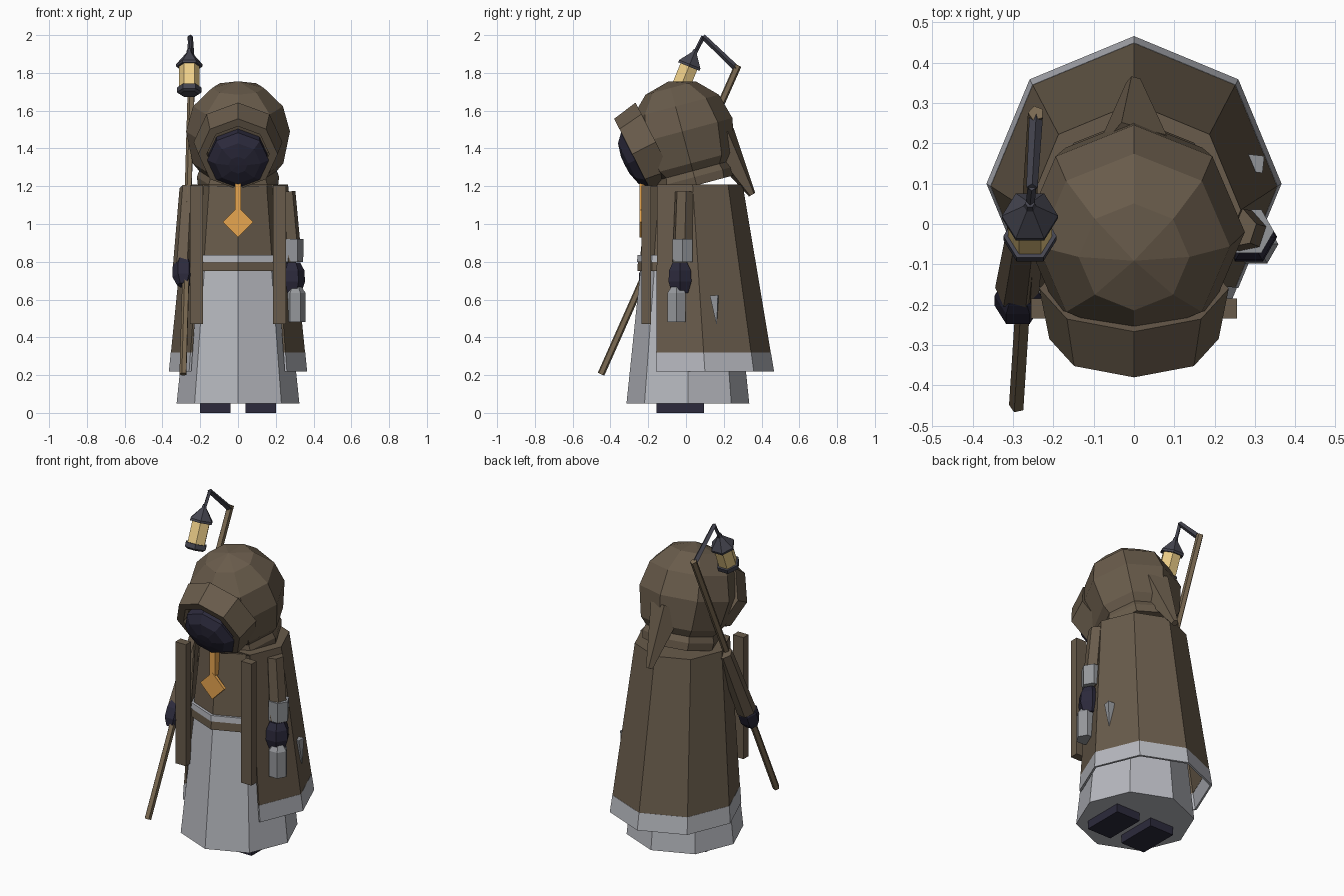
import bpy, bmesh
from math import radians, cos, sin
from mathutils import Vector, Matrix

if "Cube" in bpy.data.objects:
    bpy.data.objects.remove(bpy.data.objects["Cube"])


def mat(name, r, g, b):
    m = bpy.data.materials.new(name)
    m.diffuse_color = (r, g, b, 1)
    m.use_nodes = True
    m.node_tree.nodes["Principled BSDF"].inputs["Base Color"].default_value = m.diffuse_color
    return m


CLOTH = mat("brown_cloth", .14, .105, .07)
GREY = mat("grey_cloth", .47, .48, .52)
DARK = mat("dark", .025, .023, .045)
IRON = mat("iron", .06, .06, .08)
WOOD = mat("wood", .2, .145, .085)
STEEL = mat("steel", .3, .31, .33)
GLOW = mat("glow", .85, .62, .25)
GOLD = mat("gold", .8, .38, .08)


def finish(name, bm, m, matrix=Matrix()):
    bmesh.ops.remove_doubles(bm, verts=bm.verts, dist=1e-5)
    bmesh.ops.recalc_face_normals(bm, faces=bm.faces)
    me = bpy.data.meshes.new(name)
    bm.to_mesh(me)
    bm.free()
    me.materials.append(m)
    ob = bpy.data.objects.new(name, me)
    ob.matrix_world = matrix
    bpy.context.collection.objects.link(ob)
    return ob


def lathe(name, profile, m, n=8, loc=(0, 0, 0), tilt=0, matrix=None,
          sector=None, caps=(True, True)):
    """Rings of (radius, z[, y centre]); sector gives an open sheet."""
    angles = sector or [360 * i / n for i in range(n)]
    bm = bmesh.new()
    rings = []
    for r, z, *c in profile:
        cy = c[0] if c else 0
        rings.append([bm.verts.new((r * cos(radians(a)), cy + r * sin(radians(a)), z))
                      for a in angles])
    k = len(angles)
    for a, b in zip(rings, rings[1:]):
        for i in range(k - 1 if sector else k):
            j = (i + 1) % k
            bm.faces.new((a[i], a[j], b[j], b[i]))
    for ring, p, cap in ((rings[0], profile[0], caps[0]), (rings[-1], profile[-1], caps[1])):
        if cap and p[0] > 0:
            bm.faces.new(ring)
    bmesh.ops.dissolve_degenerate(bm, dist=1e-6, edges=bm.edges)
    if matrix is None:
        matrix = Matrix.Translation(loc) @ Matrix.Rotation(radians(tilt), 4, 'X')
    return finish(name, bm, m, matrix)


def rod(name, p0, p1, r0, r1, m, n=6):
    """Tapered bar between two points."""
    p0, d = Vector(p0), Vector(p1) - Vector(p0)
    q = d.to_track_quat('Z', 'Y').to_matrix().to_4x4()
    return lathe(name, [(r0, 0), (r1, d.length)], m, n, matrix=Matrix.Translation(p0) @ q)


def box(name, lo, hi, m, rot=0):
    lo, hi = Vector(lo), Vector(hi)
    bm = bmesh.new()
    bmesh.ops.create_cube(bm, size=1)
    bmesh.ops.scale(bm, vec=hi - lo, verts=bm.verts)
    return finish(name, bm, m, Matrix.Translation((lo + hi) / 2)
                  @ Matrix.Rotation(radians(rot), 4, 'Y'))


def solidify(ob, t):
    mod = ob.modifiers.new("thickness", 'SOLIDIFY')
    mod.thickness = t
    mod.offset = -1


# Robe, belt and torso
lathe("robe", [(.325, .05), (.25, .77)], GREY, loc=(0, .01, 0))
lathe("belt", [(.262, .75), (.26, .80)], CLOTH, loc=(0, .005, 0))
lathe("belt_trim", [(.264, .80), (.262, .835)], GREY, loc=(0, .005, 0))
lathe("torso", [(.255, .80), (.215, 1.2)], CLOTH, loc=(0, .01, 0))

# Cloak, open at the front, with its hem
BACK = [-45 + 45 * i for i in range(7)]
cloak = lathe("cloak", [(.355, .32, .0935), (.265, 1.21, .035)], CLOTH,
              sector=BACK, caps=(False, True))
hem = lathe("cloak_hem", [(.366, .22, .1), (.356, .32, .0935)], GREY,
            sector=BACK, caps=(False, False))
for ob in (cloak, hem):
    solidify(ob, .012)

# Feet and hanging front strips
for s, side in ((-1, "right"), (1, "left")):
    xs = sorted((s * .04, s * .2))
    box(side + "_foot", (xs[0], -.155, 0), (xs[1], .095, .06), DARK)
    xs = sorted((s * .185, s * .255))
    box(side + "_front_strip", (xs[0], -.235, .47), (xs[1], -.185, 1.205), CLOTH)

# Pendant
box("pendant_cord", (-.017, -.246, 1.07), (.017, -.2, 1.24), GOLD)
box("pendant", (-.057, -.247, .953), (.057, -.228, 1.067), GOLD, 45)

# Hood: tilted dome, collar, visor ring, dark face and tail
HEAD = (0, -.02, 1.49)
lathe("hood", [(0, .275), (.1375, .238), (.238, .1375), (.275, 0), (.24, -.175), (.19, -.235)],
      CLOTH, loc=HEAD, tilt=15)
lathe("collar", [(.2, -.2), (.218, -.25), (.212, -.295)], CLOTH, loc=HEAD, tilt=15)
FACE = (0, -.285, 1.37)
lathe("hood_visor", [(.235, -.14), (.21, 0), (.165, 0), (.165, -.05)], CLOTH,
      loc=FACE, tilt=117)
lathe("face_shadow", [(.16, -.05), (.163, 0), (.12, .04), (.05, .058), (0, .06)], DARK,
      loc=(0, -.27, 1.338), tilt=117)
rod("hood_tail", (0, .17, 1.46), (0, .35, 1.155), .1, .02, CLOTH, 5)

# Arm holding the staff
rod("right_sleeve", (-.265, .01, 1.19), (-.29, -.165, .78), .045, .055, CLOTH)
HAND = [(.035, -.075), (.058, -.03), (.058, .03), (.04, .075)]
lathe("right_hand", HAND, DARK, 6, (-.288, -.19, .745), -24)

# Arm holding the flask
rod("left_sleeve", (.255, -.01, 1.17), (.285, -.02, .8), .05, .055, CLOTH)
lathe("left_cuff", [(.06, .8), (.062, .92)], STEEL, 6, (.285, -.018, 0))
lathe("left_hand", [(.05, -.08), (.07, -.02), (.066, .04), (.045, .08)], DARK, 6,
      (.285, -.032, .715))
lathe("flask", [(.055, .48), (.055, .635), (.03, .67)], STEEL, 6, (.303, -.05, 0))
rod("spike", (.3, .15, .62), (.315, .162, .47), .03, .002, STEEL, 4)

# Staff with hook
rod("staff", (-.29, -.45, .205), (-.243, .275, 1.84), .02, .02, WOOD, 5)
rod("hook_arm", (-.243, .265, 1.825), (-.253, .09, 1.993), .017, .014, IRON, 4)
rod("hook_drop", (-.253, .092, 1.993), (-.258, .045, 1.9), .011, .011, IRON, 4)

# Lantern, tilted along the staff
LAMP = (-.258, .048, 1.915)
lathe("lantern_roof", [(.012, .01), (.016, -.01), (.07, -.075), (.07, -.088)], IRON, 6, LAMP, -22)
lathe("lantern_glass", [(.055, -.08), (.055, -.215)], GLOW, 6, LAMP, -22)
lathe("lantern_base", [(.066, -.208), (.066, -.235), (.05, -.245)], IRON, 6, LAMP, -22)
